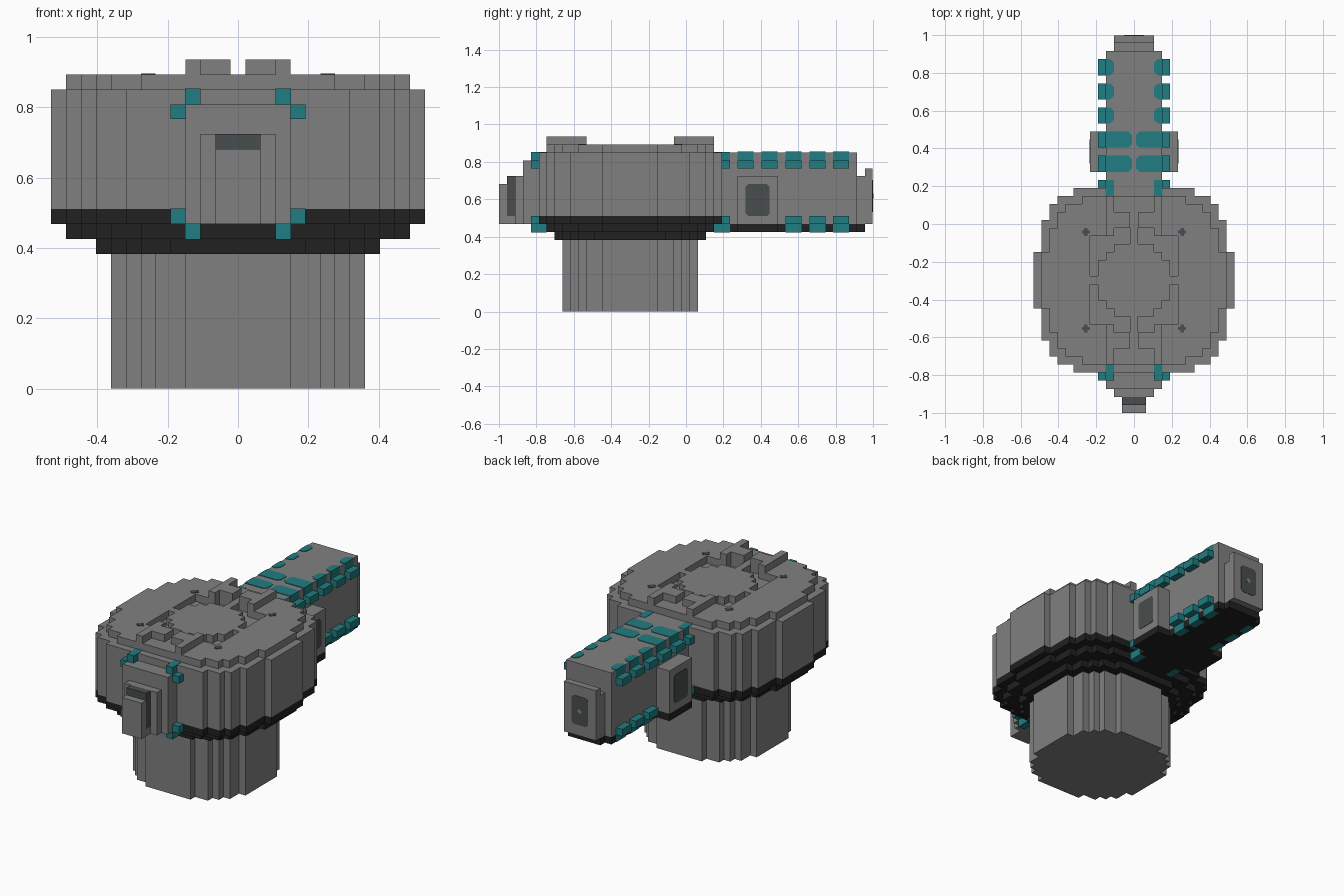
import bpy
import bmesh
from mathutils import Vector

cube = bpy.data.objects.get("Cube")
if cube:
    bpy.data.objects.remove(cube)

V = 2 / 47      # size of one block
MID = 16.5      # depth of the turret centre, in blocks from the front


def material(name, color):
    m = bpy.data.materials.new(name)
    m.use_nodes = True
    m.diffuse_color = (*color, 1)
    bsdf = m.node_tree.nodes["Principled BSDF"]
    bsdf.inputs["Base Color"].default_value = (*color, 1)
    bsdf.inputs["Roughness"].default_value = 0.8
    return m


GREY = material("hull grey", (0.216, 0.216, 0.216))
BLACK = material("underside black", (0.015, 0.015, 0.015))
TEAL = material("clip teal", (0.014, 0.205, 0.223))
DARK = material("window dark grey", (0.065, 0.074, 0.074))


def prism(bm, pts, lo, hi, axis="z"):
    """Extrude a flat outline along an axis, in block units."""
    def place(a, b, c):
        x, y, z = {"z": (a, b, c), "x": (c, a, b), "y": (a, c, b)}[axis]
        return Vector((x * V, y * V - 1, z * V))
    low = [bm.verts.new(place(a, b, lo)) for a, b in pts]
    high = [bm.verts.new(place(a, b, hi)) for a, b in pts]
    bm.faces.new(low[::-1])
    bm.faces.new(high)
    n = len(pts)
    for k in range(n):
        j = (k + 1) % n
        bm.faces.new((low[k], low[j], high[j], high[k]))


def box(bm, x0, x1, y0, y1, z0, z1):
    prism(bm, [(x0, y0), (x1, y0), (x1, y1), (x0, y1)], z0, z1)


def octagon(a0, a1, b0, b1, c=0.45):
    return [(a0 + c, b0), (a1 - c, b0), (a1, b0 + c), (a1, b1 - c),
            (a1 - c, b1), (a0 + c, b1), (a0, b1 - c), (a0, b0 + c)]


def finish(name, bm, mat):
    bmesh.ops.recalc_face_normals(bm, faces=bm.faces[:])
    me = bpy.data.meshes.new(name)
    bm.to_mesh(me)
    bm.free()
    me.materials.append(mat)
    ob = bpy.data.objects.new(name, me)
    bpy.context.scene.collection.objects.link(ob)
    return ob


def boxes(name, mat, *items):
    bm = bmesh.new()
    for item in items:
        box(bm, *item)
    return finish(name, bm, mat)


def stepped_disc(name, mat, steps, z0, z1):
    """Blocky round layer; steps are (half width, half depth) pairs."""
    quarter = []
    for k, (hx, hy) in enumerate(steps):
        if k:
            quarter.append((hx, steps[k - 1][1]))
        quarter.append((hx, hy))
    back = [(-x, y) for x, y in reversed(quarter)]
    half = quarter + back
    pts = half + [(-x, -y) for x, y in half]
    bm = bmesh.new()
    prism(bm, [(x, y + MID) for x, y in pts], z0, z1)
    return finish(name, bm, mat)


# Turret: stem, stepped underside, drum and top
STEM = [(8.5, 3.5), (7.5, 5.5), (6.5, 6.5), (5.5, 7.5), (3.5, 8.5)]
DRUM = [(12.5, 3.5), (11.5, 7.5), (10.5, 9.5), (9.5, 10.5), (7.5, 11.5)]
INNER = [(11.5, 3.5), (10.5, 6.5), (9.5, 8.5), (8.5, 9.5), (6.5, 10.5)]
LOWER = [(x + 1, y + 1) for x, y in STEM]
stepped_disc("stem", GREY, STEM, 0, 9)
stepped_disc("lower_rim", BLACK, LOWER, 9, 10)
stepped_disc("middle_rim", BLACK, INNER, 10, 11)
stepped_disc("upper_rim", BLACK, DRUM, 11, 12)
stepped_disc("drum", GREY, DRUM, 12, 20)
top = stepped_disc("drum_top", GREY, INNER, 20, 21)

# Ring groove cut into the top, in four mirrored quarters
GROOVE = [(.5, 6.5), (2.5, 6.5), (2.5, 5.5), (5.5, 5.5), (5.5, .5), (4.5, .5),
          (4.5, 2.5), (3.5, 2.5), (3.5, 3.5), (2.5, 3.5), (2.5, 4.5), (.5, 4.5)]
bm = bmesh.new()
for sx in (-1, 1):
    for sy in (-1, 1):
        prism(bm, [(sx * x, MID + sy * y) for x, y in GROOVE], 19.5, 22)
cutter = finish("groove_cutter", bm, GREY)
cutter.hide_render = True
mod = top.modifiers.new("groove", "BOOLEAN")
mod.operation = "DIFFERENCE"
mod.solver = "EXACT"
mod.object = cutter
bpy.context.view_layer.objects.active = top
bpy.ops.object.modifier_apply(modifier=mod.name)
bpy.data.objects.remove(cutter)

# Raised brackets and small bolts on the top
brackets, bolts = bmesh.new(), bmesh.new()
for sx in (-1, 1):
    for sy in (-1, 1):
        def part(target, x0, x1, y0, y1, z1):
            xs = sorted((sx * x0, sx * x1))
            ys = sorted((MID + sy * y0, MID + sy * y1))
            box(target, *xs, *ys, 21, z1)
        part(brackets, 2.5, 3.5, 5.5, 10.5, 22)
        part(brackets, .5, 2.5, 6.5, 8.5, 22)
        part(bolts, 5.5, 6.5, 5.8, 6.2, 21.05)
        part(bolts, 5.8, 6.2, 5.5, 6.5, 21.06)
finish("top_brackets", brackets, GREY)
finish("top_bolts", bolts, DARK)

# Front nose with hatch
boxes("nose", GREY, (-3.5, 3.5, 3, 7, 11, 19), (-2.5, 2.5, 2, 3, 11, 17))
boxes("hatch_window", DARK, (-1.5, 1.5, 1, 2, 12, 17))
boxes("hatch_plate", GREY, (-1.5, 1.5, 0, 1, 11, 16), (-1.5, 1.5, 1, 2, 11, 12))

# Rear boom, side pods and end plate
boxes("boom", GREY, (-3.5, 3.5, 26, 45, 11, 20))
boxes("side_pods", GREY, (-5.5, -3.5, 30, 35, 11, 17), (3.5, 5.5, 30, 35, 11, 17))
boxes("boom_underside", BLACK, (-3.5, 3.5, 25, 45, 10, 11),
      (-2.5, 2.5, 45, 46, 10, 11), (-5.5, -3.5, 30, 35, 10, 11),
      (3.5, 5.5, 30, 35, 10, 11))
boxes("end_plate", GREY, (-2.5, 2.5, 45, 46, 11, 17), (-2.5, 2.5, 46, 46.95, 11, 18))

# Windows on the pods and end plate
bm = bmesh.new()
for s in (-1, 1):
    prism(bm, octagon(31, 34, 12, 16, .3), *sorted((s * 5.45, s * 5.55)), axis="x")
prism(bm, octagon(-1.25, 1.25, 12.5, 16.5, .3), 46.9, 47, axis="y")
finish("windows", bm, DARK)
bm = bmesh.new()
prism(bm, octagon(-.3, .3, 14.2, 14.8, .15), 46.95, 47.03, axis="y")
finish("window_dot", bm, GREY)

# Teal clips along the nose and boom
bm = bmesh.new()
for s in (-1, 1):
    def clip(x0, x1, *rest):
        box(bm, *sorted((s * x0, s * x1)), *rest)

    # corner clips where nose and boom meet the drum
    for y0, y1, ext0, ext1 in ((4, 5, 4, 6), (28, 29, 27, 29)):
        clip(3.5, 4.5, y0, y1, 18, 19)
        clip(2.5, 3.54, ext0, ext1, 19, 20.04)
        clip(3.5, 4.5, ext0, ext1, 11, 12.02)
        clip(2.5, 3.54, ext0, ext1, 9.96, 11)
    # boom clips, wider over the pods
    for y in range(30, 45, 3):
        wide = y < 36
        clip(3.5, 4.5, y, y + 2, 18, 19)
        clip(3.3, 3.55, y, y + 2, 19, 20.04)
        inner = .25 if wide else 2.5
        plate = octagon(inner, 3.5 + .45, y, y + 2)
        plate = [(s * min(px, 3.55), py) for px, py in plate]
        prism(bm, plate, 19.9, 20.08)
        if not wide:
            clip(3.5, 4.5, y, y + 2, 11, 12)
            clip(2.5, 3.55, y, y + 2, 9.95, 11)
finish("teal_clips", bm, TEAL)
